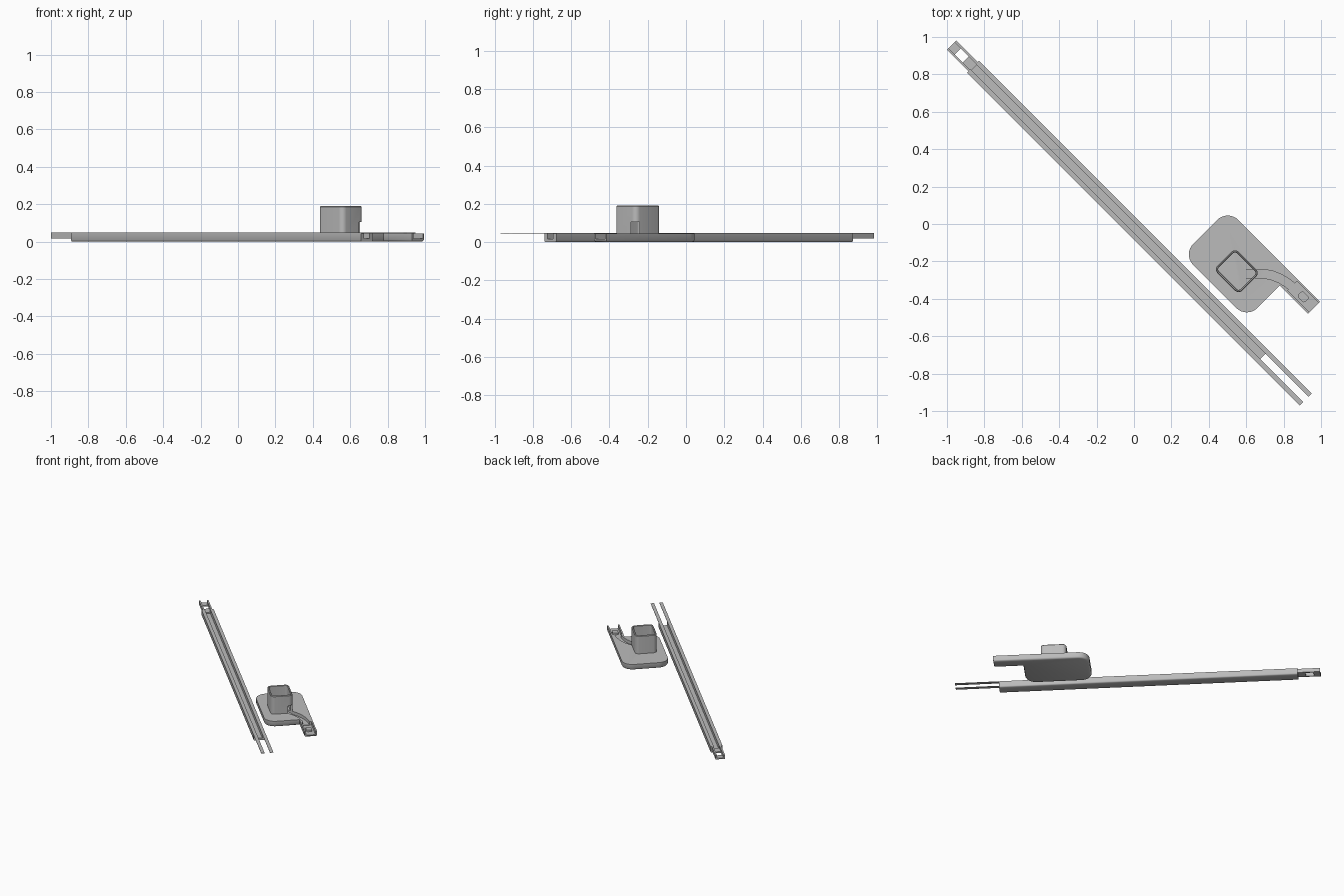
import bpy, bmesh, math
from mathutils import Matrix, Vector

if "Cube" in bpy.data.objects:
    bpy.data.objects.remove(bpy.data.objects["Cube"])

# Parts are laid out along a straight axis (u, v, z), then turned 45 degrees
TURN = Matrix.Rotation(-math.pi / 4, 4, 'Z')

grey = bpy.data.materials.new("plain_grey")
grey.diffuse_color = (0.5, 0.5, 0.5, 1)
grey.use_nodes = True
grey.node_tree.nodes["Principled BSDF"].inputs["Base Color"].default_value = grey.diffuse_color


def finish(bm, name, turn=True):
    bmesh.ops.recalc_face_normals(bm, faces=bm.faces)
    if turn:
        bm.transform(TURN)
    me = bpy.data.meshes.new(name)
    bm.to_mesh(me)
    bm.free()
    me.materials.append(grey)
    ob = bpy.data.objects.new(name, me)
    bpy.context.collection.objects.link(ob)
    return ob


def activate(ob):
    bpy.ops.object.select_all(action='DESELECT')
    ob.select_set(True)
    bpy.context.view_layer.objects.active = ob


def loft(name, loops, closed=False, turn=True):
    """Skin equal-length loops; cap the ends, or join last to first."""
    bm = bmesh.new()
    rings = [[bm.verts.new(p) for p in lp] for lp in loops]
    n = len(rings[0])
    pairs = list(zip(rings, rings[1:]))
    if closed:
        pairs.append((rings[-1], rings[0]))
    for a, b in pairs:
        for i in range(n):
            j = (i + 1) % n
            bm.faces.new((a[i], a[j], b[j], b[i]))
    if not closed:
        bm.faces.new(rings[0][::-1])
        bm.faces.new(rings[-1])
    return finish(bm, name, turn)


def box(name, u0, u1, v0, v1, z0, z1, turn=True):
    ring = [(u0, v0), (u1, v0), (u1, v1), (u0, v1)]
    return loft(name, [[(u, v, z) for u, v in ring] for z in (z0, z1)], turn=turn)


def extrude_u(name, profile, u0, u1):
    return loft(name, [[(u, v, z) for v, z in profile] for u in (u0, u1)])


def rounded(corners, inset=0.0, seg=8):
    """Outline from (u, v, radius, su, sv); su, sv point toward the corner."""
    pts = []
    for u, v, r, su, sv in corners:
        cu, cv, r2 = u - su * r, v - sv * r, r - inset
        if r == 0:
            pts.append((u - su * inset, v - sv * inset))
            continue
        a0 = {(1, 1): 0, (-1, 1): 90, (-1, -1): 180, (1, -1): 270}[su, sv]
        for k in range(seg + 1):
            a = math.radians(a0 + 90 * k / seg)
            pts.append((cu + r2 * math.cos(a), cv + r2 * math.sin(a)))
    return pts


def at(pts, z):
    return [(u, v, z) for u, v in pts]


def cut(ob, cutter):
    cutter.hide_render = True
    mod = ob.modifiers.new("cut", 'BOOLEAN')
    mod.operation, mod.solver, mod.object = 'DIFFERENCE', 'EXACT', cutter
    activate(ob)
    bpy.ops.object.modifier_apply(modifier=mod.name)
    bpy.data.objects.remove(cutter)


# ---- Long open channel with softened bottom edges ----
VC, HW, GW, TOP = -0.014, 0.045, 0.02, 0.045
half = [(0.037, 0.0), (0.042, 0.003), (HW, 0.009), (HW, TOP), (GW, TOP), (GW, 0.016)]
profile = [(VC + v, z) for v, z in half] + [(VC - v, z) for v, z in reversed(half)]
extrude_u("channel_body", profile, -1.203, 0.988)

# Thin strips along both rims, running past the open end
for side, name in ((-1, "left_strip"), (1, "right_strip")):
    a, b = sorted((VC + side * GW, VC + side * HW))
    box(name, -1.203, 1.312, a, b, TOP - 0.0005, TOP + 0.003)

# Plug at the closed end: two walls and a floor with a square hole
for side, name in ((-1, "left_plug_wall"), (1, "right_plug_wall")):
    a, b = sorted((VC + side * 0.023, VC + side * 0.035))
    box(name, -1.366, -1.195, a, b, 0.018, 0.048)
for k, (a, b) in enumerate(((-1.366, -1.318), (-1.258, -1.195))):
    box("plug_floor_%d" % (k + 1), a, b, VC - 0.0235, VC + 0.0235, 0.018, 0.028)

# ---- Rounded pad with a tail ----
U0, U1, V0, V1, R, TAIL, TV = 0.299, 0.784, 0.069, 0.41, 0.08, 0.998, 0.318
outline = [(TAIL, V1, 0, 1, 1), (U0, V1, R, -1, 1), (U0, V0, R, -1, -1),
           (U1, V0, R, 1, -1), (U1, TV, 0, 1, -1), (TAIL, TV, 0, 1, -1)]
pad = loft("pad", [at(rounded(outline, i), z) for i, z in
                   ((0.012, 0), (0.005, 0.003), (0, 0.011), (0, TOP))])

# Curved groove with a ramp leading down from the cup
path = [(0.57, -0.265, TOP), (0.66, -0.265, 0.02), (0.70, -0.267, 0.02),
        (0.74, -0.275, 0.02), (0.78, -0.291, 0.02), (0.82, -0.315, 0.02),
        (0.855, -0.343, 0.02), (0.89, -0.378, 0.02)]
rings = []
for i, (x, y, z) in enumerate(path):
    p, q = path[max(i - 1, 0)], path[min(i + 1, len(path) - 1)]
    n = Vector((p[1] - q[1], q[0] - p[0])).normalized() * 0.023
    rings.append([(x - n.x, y - n.y, z), (x + n.x, y + n.y, z),
                  (x + n.x, y + n.y, 0.1), (x - n.x, y - n.y, 0.1)])
cut(pad, loft("groove_cutter", rings, turn=False))

# Socket in the tail with a snap nub
TC = (TV + V1) / 2
cut(pad, box("socket_cutter", 0.832, 1.05, TC - 0.035, TC + 0.035, 0.016, 0.1))
nub = [(u, v, 0.012, su, sv) for u, v, su, sv in
       ((0.942, TC + 0.021, 1, 1), (0.888, TC + 0.021, -1, 1),
        (0.888, TC - 0.021, -1, -1), (0.942, TC - 0.021, 1, -1))]
loft("snap_nub", [at(rounded(nub, 0, 4), 0.014), at(rounded(nub, 0, 4), 0.03)])

# ---- Open square cup with a port at its base ----
square = [(0.661, 0.291, 0.028, 1, 1), (0.473, 0.291, 0.028, -1, 1),
          (0.473, 0.130, 0.028, -1, -1), (0.661, 0.130, 0.028, 1, -1)]
cup = loft("cup", [at(rounded(square, i, 6), z) for i, z in
                   ((0, 0.043), (0, 0.185), (0.004, 0.19),
                    (0.009, 0.19), (0.012, 0.186), (0.012, 0.043))], closed=True)
cut(cup, box("port_cutter", 0.60, 0.72, -0.288, -0.242, 0.02, 0.105, turn=False))

# Smooth the rounded sides while keeping edges crisp
for ob in (pad, cup, bpy.data.objects["channel_body"], bpy.data.objects["snap_nub"]):
    activate(ob)
    bpy.ops.object.shade_smooth_by_angle(angle=math.radians(35))
